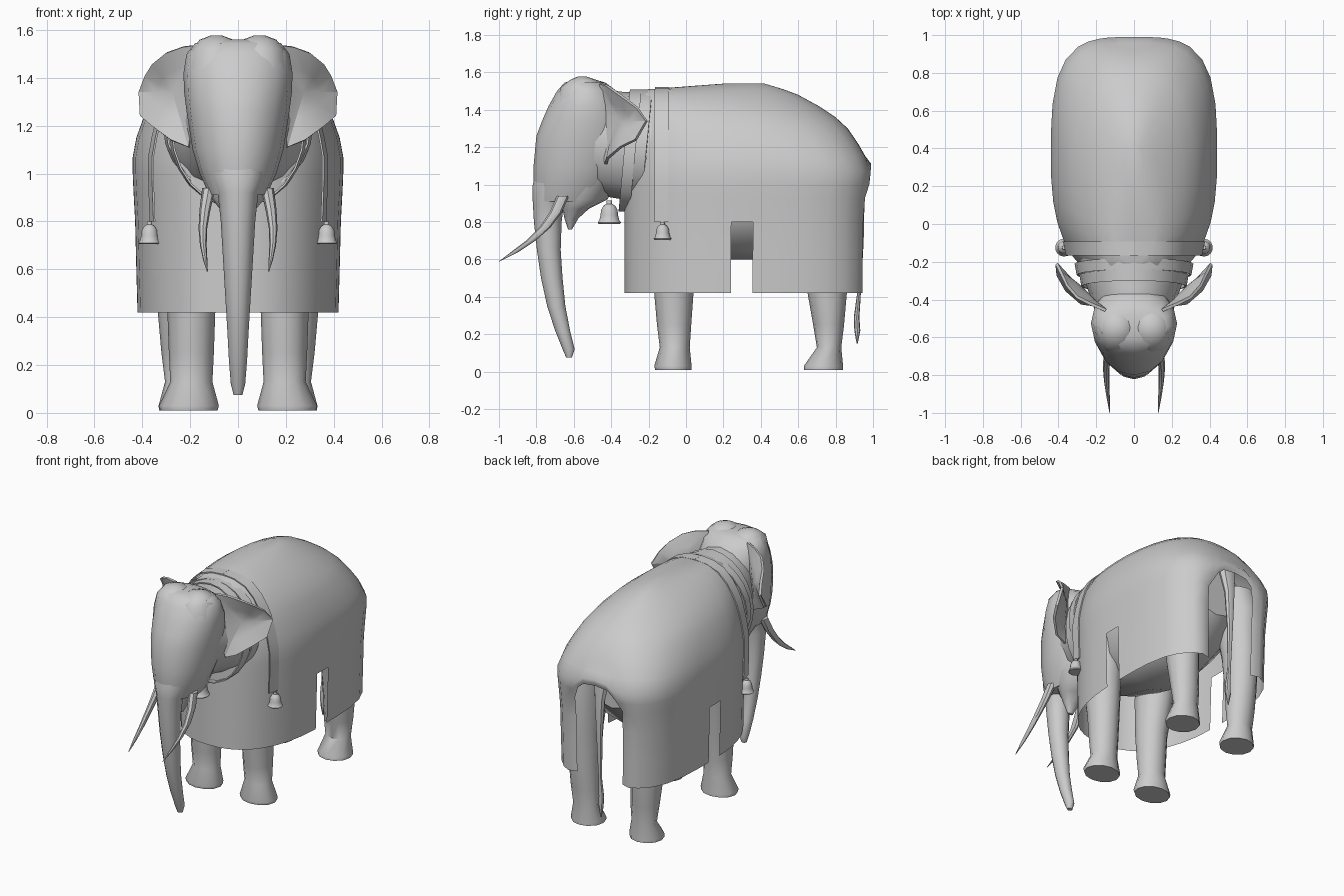
import bpy, bmesh, math

if "Cube" in bpy.data.objects:
    bpy.data.objects.remove(bpy.data.objects["Cube"])

grey = bpy.data.materials.new("stone_grey")
grey.diffuse_color = (0.6, 0.6, 0.6, 1)
grey.use_nodes = True
grey.node_tree.nodes["Principled BSDF"].inputs["Base Color"].default_value = grey.diffuse_color


def finish(name, bm, mirror=False, thick=0, angle=40):
    bmesh.ops.recalc_face_normals(bm, faces=bm.faces)
    me = bpy.data.meshes.new(name)
    bm.to_mesh(me)
    bm.free()
    ob = bpy.data.objects.new(name, me)
    bpy.context.collection.objects.link(ob)
    me.materials.append(grey)
    bpy.ops.object.select_all(action='DESELECT')
    ob.select_set(True)
    bpy.context.view_layer.objects.active = ob
    if thick:
        mod = ob.modifiers.new("thickness", 'SOLIDIFY')
        mod.thickness = thick
        mod.offset = 0
        bpy.ops.object.modifier_apply(modifier=mod.name)
    bpy.ops.object.shade_smooth_by_angle(angle=math.radians(angle))
    if mirror:
        ob.modifiers.new("mirror", 'MIRROR').merge_threshold = 0.0005
    return ob


def skin(bm, rings, closed):
    faces = []
    for a, b in zip(rings, rings[1:]):
        n = len(a)
        for i in range(n if closed else n - 1):
            j = (i + 1) % n
            faces.append(bm.faces.new((a[i], a[j], b[j], b[i])))
    return faces


# Loft through oval rings: (level, low, high, centre x, half width)
def loft(name, rows, sides=12, upright=True, **kw):
    bm = bmesh.new()
    rings = []
    for lev, lo, hi, cx, hw in rows:
        ring = []
        for i in range(sides):
            a = 2 * math.pi * i / sides
            x, v = cx + hw * math.sin(a), (lo + hi) / 2 - (hi - lo) / 2 * math.cos(a)
            ring.append(bm.verts.new((x, v, lev) if upright else (x, lev, v)))
        rings.append(ring)
    skin(bm, rings, True)
    bm.faces.new(rings[0])
    bm.faces.new(rings[-1])
    return finish(name, bm, **kw)


# Draped body: levels of (z, front y, back y, half width)
LEVELS = [(.42, -.33, .965, .42), (.6, -.33, .967, .425), (.8, -.33, .97, .43),
          (.93, -.33, .98, .437), (1.0, -.33, .988, .44), (1.07, -.33, .99, .44),
          (1.15, -.32, .96, .425), (1.22, -.32, .92, .40), (1.3, -.32, .865, .365),
          (1.36, -.31, .80, .325), (1.42, -.31, .71, .27), (1.48, -.30, .60, .19),
          (1.51, -.20, .52, .13), (1.54, .2, .42, .05)]
ANGLES = [0, 8, 16, 25, 35, 45, 55, 65, 75, 85.5, 90.4, 95, 105, 120, 135, 150, 160,
          168, 173, 176.5, 180]
ARCH = {173: 1.025, 176.5: 1.06, 180: 1.07}


def outline(level, deg):
    z, f, b, w = level
    a = math.radians(deg)
    n = 2.4 if deg < 90 else 3.5 - 1.3 * min(1, max(0, (z - 1.07) / .35))
    c = math.cos(a)
    y = (f + b) / 2 - math.copysign(abs(c) ** (2 / n), c) * (b - f) / 2
    x = w * max(0, math.sin(a)) ** (2 / n) if deg < 180 else 0
    # rear opening: lift the rim into an arch and turn its edge inward
    if deg in ARCH and .9 < z < 1.14:
        z = max(z, ARCH[deg] + (z - .93) * .3)
    if deg == 168 and z < .97:
        y -= .03
    return (x, y, z)


bm = bmesh.new()
rings = [[bm.verts.new(outline(l, d)) for d in ANGLES] for l in LEVELS]
faces = skin(bm, rings, False)
bm.faces.new(rings[-1])
cols = len(ANGLES) - 1
side_slit, opening = ANGLES.index(85.5), ANGLES.index(168)
cut = []
for k, f in enumerate(faces):
    row, col = divmod(k, cols)
    if (col == side_slit and row < 2) or (col >= opening and row < 3):
        cut.append(f)
bmesh.ops.delete(bm, geom=cut, context='FACES')
finish("draped_body", bm, mirror=True, angle=50)

# Belly under the drape
loft("belly", [(-.22, .72, 1.2, 0, .12), (-.1, .66, 1.3, 0, .26), (.15, .60, 1.35, 0, .32),
               (.4, .60, 1.35, 0, .33), (.65, .68, 1.3, 0, .30), (.8, .85, 1.2, 0, .2)],
     upright=False)

# Legs
loft("front_leg", [(.01, -.165, .03, .205, .12), (.03, -.17, .03, .205, .125),
                   (.13, -.14, .02, .195, .088), (.25, -.155, .028, .195, .094),
                   (.42, -.17, .04, .195, .10), (.65, -.19, .07, .21, .115),
                   (.9, -.19, .1, .22, .13)], mirror=True)
loft("rear_leg", [(.01, .63, .84, .22, .11), (.03, .63, .84, .22, .112),
                  (.13, .70, .83, .22, .085), (.25, .68, .845, .225, .095),
                  (.42, .65, .86, .235, .10), (.65, .62, .87, .24, .11),
                  (.95, .55, .88, .24, .13), (1.1, .55, .85, .22, .14)], mirror=True)

# Head, brow domes, jaw and neck
loft("head", [(.91, -.80, -.45, 0, .12), (1.0, -.815, -.37, 0, .16), (1.1, -.815, -.32, 0, .19),
              (1.26, -.80, -.28, 0, .215), (1.34, -.77, -.29, 0, .225), (1.42, -.735, -.32, 0, .228),
              (1.5, -.69, -.37, 0, .215), (1.545, -.65, -.43, 0, .18), (1.56, -.6, -.48, 0, .10)],
     sides=16)
loft("brow_dome", [(1.44, -.69, -.42, .09, .12), (1.52, -.67, -.44, .09, .105),
                   (1.56, -.62, -.48, .09, .07), (1.577, -.58, -.53, .09, .025)], mirror=True)
loft("jaw", [(.76, -.63, -.61, 0, .02), (.82, -.65, -.575, 0, .05), (.87, -.66, -.52, 0, .09),
             (.92, -.68, -.42, 0, .13), (1.05, -.68, -.35, 0, .16)])
loft("neck", [(-.6, 1.02, 1.46, 0, .17), (-.45, .94, 1.51, 0, .21), (-.33, .92, 1.495, 0, .25),
              (-.24, .88, 1.495, 0, .285), (-.1, .85, 1.49, 0, .29)], sides=16, upright=False)

# Trunk
loft("trunk", [(.075, -.64, -.61, 0, .018), (.12, -.66, -.595, 0, .03), (.22, -.70, -.62, 0, .038),
               (.35, -.742, -.645, 0, .045), (.5, -.775, -.66, 0, .054), (.65, -.797, -.67, 0, .063),
               (.8, -.813, -.665, 0, .072), (.92, -.82, -.65, 0, .085), (.99, -.822, -.6, 0, .115),
               (1.1, -.79, -.6, 0, .12)])

# Tusks
loft("tusk", [(.59, -1.0, -.995, .128, .002), (.64, -.935, -.895, .137, .009),
              (.70, -.855, -.805, .145, .014), (.77, -.785, -.725, .147, .018),
              (.85, -.73, -.665, .138, .023), (.94, -.69, -.625, .122, .028)],
     sides=8, mirror=True)

# Tail with tuft
loft("tail", [(.15, .912, .918, 0, .004), (.22, .90, .932, 0, .016), (.29, .897, .927, 0, .018),
              (.42, .915, .935, 0, .012), (.7, .915, .95, 0, .02), (.95, .90, .955, 0, .035),
              (1.12, .86, .94, 0, .06)], sides=8)

# Ears: swept-back sheets with a hollow middle
EAR = [(.15, 1.54), (.23, 1.53), (.30, 1.505), (.355, 1.46), (.385, 1.41), (.41, 1.34),
       (.405, 1.24), (.36, 1.20), (.28, 1.14), (.205, 1.11), (.18, 1.24), (.16, 1.38)]


def ear_point(x, z, push=0):
    lean = .5 * abs(z - 1.36) * min(1, max(0, (x - .2) / .15))
    return (x, -.47 + 1.86 * max(0, x - .1) ** 1.65 + push - lean, z)


bm = bmesh.new()
rim = [bm.verts.new(ear_point(x, z)) for x, z in EAR]
mid = [bm.verts.new(ear_point(.27 + (x - .27) * .5, 1.34 + (z - 1.34) * .5, .015)) for x, z in EAR]
hub = bm.verts.new(ear_point(.27, 1.34, .03))
skin(bm, [rim, mid], True)
for i in range(len(mid)):
    bm.faces.new((mid[i], mid[(i + 1) % len(mid)], hub))
finish("ear", bm, mirror=True, thick=.016, angle=25)


# Flat band swept along a path of (x, y, z), widened along y
def band(name, path, half, closed=False, flare=0, **kw):
    bm = bmesh.new()
    rings = [[bm.verts.new((x * (1 + s * flare), y + s, z)) for x, y, z in path]
             for s in (-half, half)]
    skin(bm, rings, closed)
    return finish(name, bm, thick=.008, **kw)


# Neck collars, tilted around the neck
for name, y0, w, low in (("inner_collar", -.24, .305, .90), ("outer_collar", -.30, .28, .86)):
    loop = []
    for i in range(24):
        a = 2 * math.pi * i / 24
        z = (1.505 + low) / 2 + (1.505 - low) / 2 * math.cos(a)
        loop.append((w * math.sin(a), y0 + .03 * math.cos(a), z))
    band(name, loop, .03, closed=True, flare=.6)

# Shoulder strap following the body
path = []
for lev in LEVELS[2:-2]:
    pts = [outline(lev, d) for d in ANGLES if d < 90]
    for p, q in zip(pts, pts[1:]):
        if p[1] <= -.12 <= q[1]:
            t = (-.12 - p[1]) / (q[1] - p[1])
            path.append((p[0] + t * (q[0] - p[0]) + .01, -.13, lev[0]))
path += [(.09, -.13, 1.51), (0, -.13, 1.518)]
band("shoulder_strap", path, .037, mirror=True, flare=.6)


# Bells
def bell(name, x, y, z, s, **kw):
    prof = [(0, .9), (.06, 1), (.16, .85), (.38, .75), (.6, .7), (.78, .5), (.86, .25), (1, .22)]
    rows = [(z + h * s, y - r * s * .5, y + r * s * .5, x, r * s * .5) for h, r in prof]
    loft(name, rows, sides=14, **kw)


bell("side_bell", .37, -.125, .705, .095, mirror=True)
bell("chest_bell", 0, -.41, .79, .125)
